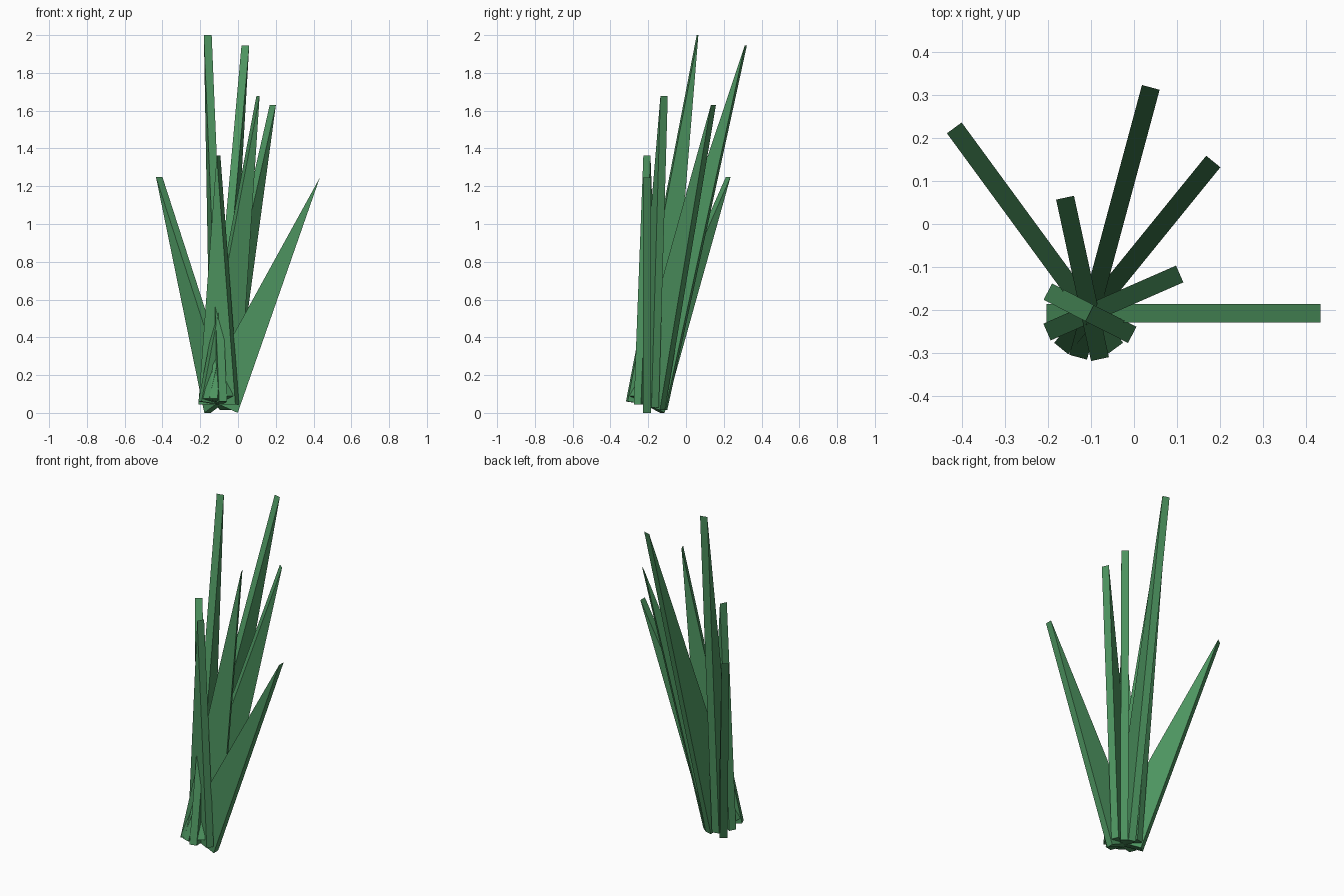
import bpy, bmesh, math
from mathutils import Vector

if "Cube" in bpy.data.objects:
    bpy.data.objects.remove(bpy.data.objects["Cube"])

green = bpy.data.materials.new("leaf green")
green.diffuse_color = (0.074, 0.295, 0.115, 1)
green.use_nodes = True
green.node_tree.nodes["Principled BSDF"].inputs["Base Color"].default_value = green.diffuse_color

ROOT = Vector((-0.102, -0.207, 0.045))   # shared base centre of all blades
HALF_BASE, HALF_WIDTH = 0.11, 0.0212


def blade(name, tip, azimuth=None):
    """Wedge blade: rectangular base square to its axis, tapering to a flat tip edge."""
    tip = Vector(tip)
    axis = (tip - ROOT).normalized()
    if azimuth is None:
        azimuth = math.atan2(axis.y, axis.x)
    side = Vector((-math.sin(azimuth), math.cos(azimuth), 0))
    across = side.cross(axis).normalized()
    bm = bmesh.new()
    ends = []
    for s in (-1, 1):
        off = side * HALF_WIDTH * s
        ends.append([bm.verts.new(p + off) for p in
                     (ROOT - across * HALF_BASE, ROOT + across * HALF_BASE, tip)])
    a, b = ends
    bm.faces.new(a)
    bm.faces.new(b[::-1])
    for i in range(3):
        j = (i + 1) % 3
        bm.faces.new((a[j], a[i], b[i], b[j]))
    bmesh.ops.recalc_face_normals(bm, faces=bm.faces)
    me = bpy.data.meshes.new(name)
    bm.to_mesh(me)
    bm.free()
    me.materials.append(green)
    bpy.context.collection.objects.link(bpy.data.objects.new(name, me))


# Leaning blades, then the upright one
tips = [(-0.417, 0.223, 1.248), (-0.16, 0.061, 2.0), (0.039, 0.317, 1.946),
        (0.184, 0.145, 1.629), (0.106, -0.116, 1.678), (0.433, -0.207, 1.245)]
for i, t in enumerate(tips):
    blade(f"grass_blade_{i + 1}", t)
blade("upright_grass_blade", (-0.103, -0.207, 1.363), math.atan2(-0.1, 0.195))
